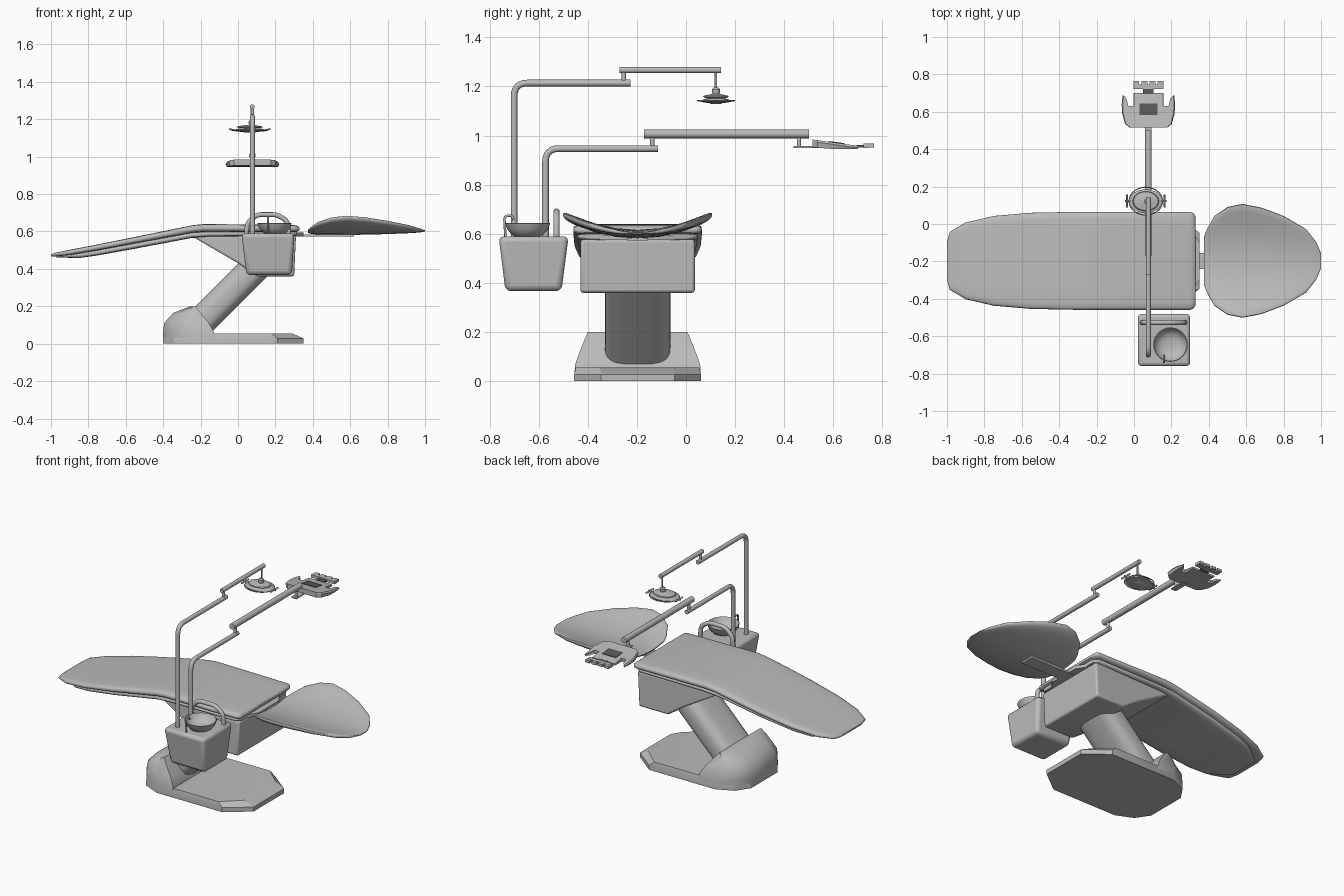
import bpy, bmesh, math
from mathutils import Vector

if "Cube" in bpy.data.objects:
    bpy.data.objects.remove(bpy.data.objects["Cube"])


def material(name, v):
    m = bpy.data.materials.new(name)
    m.diffuse_color = (v, v, v, 1)
    m.use_nodes = True
    m.node_tree.nodes["Principled BSDF"].inputs["Base Color"].default_value = m.diffuse_color
    return m


GREY = material("light grey", 0.5)
DARK = material("dark grey", 0.1)
CY = -0.197   # centre line of the chair in y
PX = 0.077    # x of the poles


def loft(name, rings, mat=GREY, angle=35, bevel=0):
    """Skin a list of equal-length rings and cap both ends."""
    bm = bmesh.new()
    vs = [[bm.verts.new(p) for p in r] for r in rings]
    n = len(rings[0])
    for a, b in zip(vs, vs[1:]):
        for i in range(n):
            j = (i + 1) % n
            bm.faces.new((a[i], a[j], b[j], b[i]))
    bm.faces.new(vs[0])
    bm.faces.new(vs[-1])
    bmesh.ops.recalc_face_normals(bm, faces=bm.faces)
    me = bpy.data.meshes.new(name)
    bm.to_mesh(me)
    bm.free()
    me.materials.append(mat)
    ob = bpy.data.objects.new(name, me)
    bpy.context.collection.objects.link(ob)
    bpy.ops.object.select_all(action='DESELECT')
    ob.select_set(True)
    bpy.context.view_layer.objects.active = ob
    if bevel:
        mod = ob.modifiers.new("bevel", 'BEVEL')
        mod.width, mod.segments = bevel, 3
        mod.limit_method = 'ANGLE'
    bpy.ops.object.shade_smooth_by_angle(angle=math.radians(angle))
    return ob


def box(name, x, y, z, mat=GREY, bevel=0):
    rings = [[(x[0], y[0], h), (x[1], y[0], h), (x[1], y[1], h), (x[0], y[1], h)] for h in z]
    return loft(name, rings, mat, bevel=bevel)


def tube(name, pts, r, bend=0.0, sides=14, mat=GREY):
    """Round tube along a path with filleted corners."""
    pts = [Vector(p) for p in pts]
    path = [pts[0]]
    for a, b, c in zip(pts, pts[1:], pts[2:]):
        p, q = b + (a - b).normalized() * bend, b + (c - b).normalized() * bend
        path += [p.lerp(b, t).lerp(b.lerp(q, t), t) for t in [i / 6 for i in range(7)]]
    path.append(pts[-1])
    rings, u = [], None
    for i, p in enumerate(path):
        t = (path[min(i + 1, len(path) - 1)] - path[max(i - 1, 0)]).normalized()
        u = t.orthogonal() if u is None else u - t * u.dot(t)
        u.normalize()
        w = t.cross(u)
        rings.append([p + r * (u * math.cos(k) + w * math.sin(k))
                      for k in [2 * math.pi * s / sides for s in range(sides)]])
    return loft(name, rings, mat, 50)


def lathe(name, c, prof, sy=1.0, sides=32, mat=GREY):
    """Turned shape, optionally squashed in y; profile is (radius, height)."""
    return loft(name, [[(c[0] + r * math.cos(k), c[1] + r * sy * math.sin(k), z)
                        for k in [2 * math.pi * s / sides for s in range(sides)]]
                       for r, z in prof], mat, 40)


# Cushion cross-section: fraction of half width, fraction of height
HALF = [(0, 1), (.3, 1), (.6, 1), (.86, 1), (.95, .92), (.99, .75), (1, .5),
        (.99, .25), (.95, .08), (.86, 0), (.6, 0), (.3, 0), (0, 0)]
SECTION = HALF + [(-a, b) for a, b in HALF[-2:0:-1]]


def pad(name, stations, dish=0.0):
    """Padded slab along x from (x, half width, bottom, top)."""
    return loft(name, [[(x, CY + a * w, lo + (hi - lo) * b + dish * (a * w) ** 2)
                        for a, b in SECTION] for x, w, lo, hi in stations], angle=50)


# Reclined seat cushion and the shell beneath it
pad("seat_cushion", [
    (-1, .10, .468, .477), (-.985, .155, .466, .485), (-.9, .205, .474, .502),
    (-.75, .24, .499, .531), (-.55, .257, .536, .571), (-.3, .262, .582, .622),
    (-.24, .262, .593, .634), (-.18, .262, .598, .64), (0, .262, .598, .638),
    (.3, .262, .598, .634), (.318, .255, .6, .63), (.328, .24, .606, .622)])
pad("seat_shell", [
    (-.97, .10, .461, .468), (-.85, .19, .458, .487), (-.75, .215, .472, .503),
    (-.55, .235, .508, .54), (-.25, .245, .565, .595), (-.15, .245, .573, .6),
    (.29, .245, .575, .6), (.315, .22, .578, .6)])
loft("seat_end_plate", [[(.29, CY - .19, z), (.35, CY - .1, z), (.35, CY + .1, z),
                         (.29, CY + .19, z)] for z in (.574, .594)])

# Headrest, dished upward at its sides, on a flat bar
pad("headrest", [
    (.375, .13, .592, .598), (.39, .17, .588, .603), (.43, .24, .583, .61),
    (.5, .288, .581, .614), (.58, .304, .581, .616), (.68, .285, .583, .616),
    (.8, .24, .586, .615), (.92, .17, .591, .612), (.975, .1, .595, .609),
    (1, .04, .6, .605)], dish=.85)
box("headrest_bar", (.3, .62), (CY - .043, CY + .043), (.572, .584))

# Wedge housing under the seat
PROFILE = [(-.25, .577), (.31, .577), (.30, .36), (.1, .36), (0, .43)]
loft("seat_housing", [[(x, CY + s * (.233 - .05 * max(0, .05 - x)), z) for x, z in PROFILE]
                      for s in (-1, 1)], bevel=.012)

# Slanted column with rounded sides
SUPER = []
for s in range(28):
    k = 2 * math.pi * s / 28
    c, d = math.cos(k), math.sin(k)
    SUPER.append((math.copysign(abs(c) ** .55, c), math.copysign(abs(d) ** .7, d)))
loft("column", [[(cx + b * .055, CY + a * .133, cz - b * .058) for a, b in SUPER]
                for cx, cz in ((-.235, .08), (.14, .455))], angle=50)


# Floor base: plate plus raised foot around the column
def outline(x0, x1, w, z, nose, tail, cut):
    half = [(x0, w * .5), (x0 + nose * .35, w * .82), (x0 + nose, w), (x1 - tail, w), (x1, w * cut)]
    return [(x, CY - y, z) for x, y in half] + [(x, CY + y, z) for x, y in reversed(half)]


loft("base_plate", [outline(-.4, .35, .258, 0, .16, .14, .58),
                    outline(-.4, .35, .258, .028, .16, .14, .58),
                    outline(-.395, .29, .252, .055, .16, .11, .6)], angle=30)
loft("base_foot", [outline(-.4, -.125, .257, .03, .16, .01, 1),
                   outline(-.4, -.13, .255, .065, .16, .01, 1),
                   outline(-.395, -.155, .24, .11, .13, .01, 1),
                   outline(-.345, -.2, .218, .165, .08, .01, 1),
                   outline(-.255, -.228, .203, .2, .015, .005, 1)], angle=40)

# Side cabinet, tapering downward
loft("cabinet", [[(.045, -.735, .367), (.288, -.735, .367), (.288, -.507, .367), (.045, -.507, .367)],
                 [(.018, -.763, .59), (.302, -.763, .59), (.302, -.478, .59), (.018, -.478, .59)]],
     bevel=.022)
# Rinse bowl, tap and curved handle
lathe("bowl", (.195, -.645), [(.045, .585), (.065, .597), (.082, .617), (.092, .643), (.088, .645),
                              (.076, .62), (.055, .604), (.02, .598)])
tube("tap", [(.16, -.735, .585), (.16, -.74, .672), (.16, -.705, .675), (.16, -.703, .655)], .005, .015, 8)
tube("cabinet_handle", [(.045, -.527, .585), (.05, -.527, .645), (.1, -.527, .69), (.21, -.527, .69),
                        (.265, -.527, .655), (.272, -.527, .585)], .013, .025)

# Lamp pole and folding arm
tube("lamp_pole", [(PX, -.70, .585), (PX, -.70, 1.214), (PX, -.225, 1.214)], .0135, .055)
tube("lamp_elbow", [(PX, -.253, 1.21), (PX, -.253, 1.265)], .009)
tube("lamp_arm", [(PX, -.27, 1.267), (PX, .143, 1.267)], .013)
tube("lamp_drop", [(PX, .122, 1.265), (PX, .122, 1.185)], .005)
# Lamp head: oval shade, back cover, rim ring and grips
LX, LY = .063, .122
lathe("lamp_joint", (LX + .01, LY), [(.012, 1.165), (.016, 1.175), (.016, 1.188), (.01, 1.195)], sides=16)
lathe("lamp_shade", (LX, LY), [(.05, 1.133), (.088, 1.137), (.09, 1.143), (.06, 1.15), (.02, 1.152)], .7)
lathe("lamp_cover", (LX, LY), [(.05, 1.152), (.07, 1.157), (.066, 1.162), (.03, 1.168), (.01, 1.17)], .75)
lathe("lamp_neck", (LX, LY), [(.03, 1.145), (.03, 1.166)], .7)
lathe("lamp_lens", (LX, LY), [(.03, 1.129), (.045, 1.136)], .7)
for s in (-1, 1):
    tube("lamp_rim", [(LX + .09 * math.cos(k), LY + s * .075 * math.sin(k), 1.142)
                      for k in [math.pi * i / 10 for i in range(11)]], .003, .004, 6)
    tube("lamp_grip_stem", [(LX + s * .08, LY, 1.14), (LX + s * .11, LY, 1.148)], .005, 0, 8)
    tube("lamp_grip", [(LX + s * .1, LY - .035, 1.147), (LX + s * .1, LY + .035, 1.147)], .005, 0, 8)

# Tray pole and folding arm
tube("tray_pole", [(PX, -.572, .585), (PX, -.572, .947), (PX, -.115, .947)], .0135, .055)
tube("tray_elbow", [(PX, -.137, .945), (PX, -.137, 1.0)], .009)
tube("tray_arm", [(PX, -.17, 1.007), (PX, .5, 1.007)], .018)
tube("tray_drop", [(PX, .46, 1.0), (PX, .46, .952)], .009)
box("tray_bracket", (PX - .017, PX + .017), (.437, .54), (.949, .957))

# Instrument tray with side horns
HORN = [(.1, .515), (.125, .535), (.14, .59), (.143, .64), (.138, .688), (.122, .67),
        (.112, .632), (.08, .632), (.08, .70)]
SHAPE = HORN + [(-x, y) for x, y in reversed(HORN)]


def tray_top(y):
    return .984 - .14 * (y - .515)


loft("tray", [[(PX + x * .96, y, .946 + .1 * max(0, .58 - y)) for x, y in SHAPE],
              [(PX + x, y, tray_top(y) - .008) for x, y in SHAPE],
              [(PX + x * .96, y, tray_top(y)) for x, y in SHAPE]], angle=30)
# Sloped display panel on the tray
loft("tray_screen", [[(PX + x, y, tray_top(y) + h) for x, y in
                      ((-.048, .582), (.048, .582), (.048, .645), (-.048, .645))]
                     for h in (-.002, .003)], DARK)
# Instrument rack with teeth
box("rack_link", (PX - .028, PX + .028), (.695, .73), (.952, .961), DARK)
box("rack_bar", (PX - .08, PX + .08), (.722, .746), (.95, .968))
for i in range(4):
    cx = PX - .0645 + i * .043
    box("rack_tooth", (cx - .0155, cx + .0155), (.744, .765), (.951, .967))
